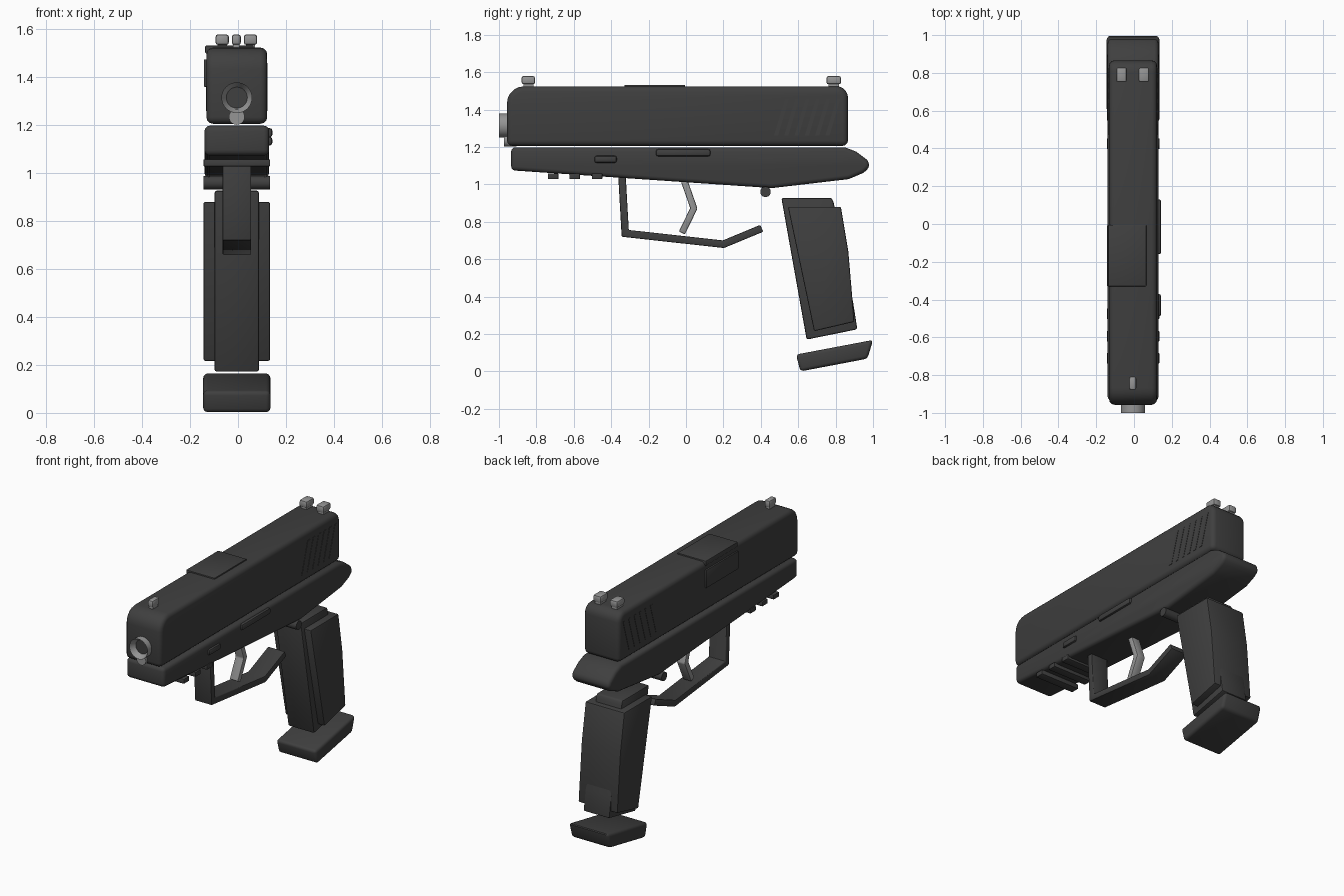
import bpy, bmesh
from math import sin, cos, pi, radians
from mathutils import Vector, Matrix

if "Cube" in bpy.data.objects:
    bpy.data.objects.remove(bpy.data.objects["Cube"], do_unlink=True)

CX = -0.005  # centre plane of the body


def material(name, value):
    m = bpy.data.materials.new(name)
    m.use_nodes = True
    m.diffuse_color = (value, value, value, 1)
    node = next(n for n in m.node_tree.nodes if n.type == 'BSDF_PRINCIPLED')
    node.inputs["Base Color"].default_value = (value, value, value, 1)
    node.inputs["Roughness"].default_value = 0.6
    return m


dark = material("charcoal", 0.05)
light = material("light grey metal", 0.3)


def finish(name, bm, mats, bevel=0.0, segments=2):
    """Round the sharp edges, store the mesh and shade it."""
    bmesh.ops.recalc_face_normals(bm, faces=bm.faces)
    if bevel:
        sharp = [e for e in bm.edges if e.calc_face_angle(0) > radians(35)]
        bmesh.ops.bevel(bm, geom=sharp, offset=bevel, segments=segments,
                        profile=0.5, affect='EDGES', clamp_overlap=True)
    mesh = bpy.data.meshes.new(name)
    bm.to_mesh(mesh)
    bm.free()
    for m in mats:
        mesh.materials.append(m)
    ob = bpy.data.objects.new(name, mesh)
    bpy.context.collection.objects.link(ob)
    bpy.ops.object.select_all(action='DESELECT')
    ob.select_set(True)
    bpy.context.view_layer.objects.active = ob
    bpy.ops.object.shade_smooth_by_angle(angle=radians(35))
    return ob


def prism(name, profile, half, bevel=0.0, mat=dark, segments=2, cx=CX):
    """Extrude a side profile of (y, z) points across x."""
    bm = bmesh.new()
    face = bm.faces.new([bm.verts.new((cx - half, y, z)) for y, z in profile])
    out = bmesh.ops.extrude_face_region(bm, geom=[face])
    verts = [g for g in out["geom"] if isinstance(g, bmesh.types.BMVert)]
    bmesh.ops.translate(bm, verts=verts, vec=(2 * half, 0, 0))
    return finish(name, bm, [mat], bevel, segments)


def box(name, x, y, z, bevel=0.0, mat=dark):
    profile = [(y[0], z[0]), (y[1], z[0]), (y[1], z[1]), (y[0], z[1])]
    return prism(name, profile, (x[1] - x[0]) / 2, bevel, mat, 2, (x[0] + x[1]) / 2)


def strip(name, path, thick, half, bevel, mat):
    """Bent flat bar with mitred corners along a (y, z) path."""
    pts = [Vector(p) for p in path]
    sides = ([], [])
    for i, p in enumerate(pts):
        a = (p - pts[i - 1]).normalized() if i else None
        b = (pts[i + 1] - p).normalized() if i < len(pts) - 1 else None
        a, b = a or b, b or a
        n = (a + b).normalized()
        off = Vector((-n.y, n.x)) * thick / 2 / n.dot(a)
        sides[0].append(p + off)
        sides[1].append(p - off)
    return prism(name, sides[0] + sides[1][::-1], half, bevel, mat)


def corner(y, z, r, start):
    """Quarter arc around a centre point."""
    return [(y + r * cos(start + k * pi / 10), z + r * sin(start + k * pi / 10))
            for k in range(6)]


def cylinder(name, centre, radius, depth, axis, mat, bore=0.0):
    bm = bmesh.new()
    bmesh.ops.create_cone(bm, cap_ends=True, segments=32, radius1=radius,
                          radius2=radius, depth=depth)
    if bore:
        # Sink a dark hole into the front cap
        cap = max(bm.faces, key=lambda f: f.calc_center_median().z)
        bmesh.ops.inset_region(bm, faces=[cap], thickness=radius - bore)
        bmesh.ops.translate(bm, verts=list(cap.verts), vec=(0, 0, -depth * 0.3))
        cap.material_index = 1
    turn = Matrix.Rotation(pi / 2, 4, axis)
    bm.transform(Matrix.Translation(centre) @ turn)
    return finish(name, bm, [mat, dark])


# Slide with rounded top corners
prism("slide", [(-0.957, 1.206), (0.866, 1.206)]
      + corner(0.806, 1.464, 0.06, 0) + corner(-0.867, 1.434, 0.09, pi / 2),
      0.127, 0.028, segments=3)

# Slanted grip ridges on both sides of the slide
for side, x in (("left", CX + 0.126), ("right", CX - 0.126)):
    for i in range(6):
        y = 0.47 + i * 0.055
        prism(f"slide_ridge_{side}_{i + 1}",
              [(y, 1.26), (y + 0.022, 1.26), (y + 0.082, 1.46), (y + 0.06, 1.46)],
              0.003, cx=x)

# Ejection port cover on the top and right side
box("port_top", (-0.137, 0.065), (-0.33, -0.005), (1.5, 1.532), 0.004)
box("port_side", (-0.142, -0.12), (-0.33, -0.005), (1.36, 1.475), 0.004)

# Barrel and recoil rod
cylinder("barrel", (CX, -0.94, 1.315), 0.064, 0.12, 'X', light, bore=0.044)
cylinder("recoil_rod", (CX, -0.94, 1.235), 0.033, 0.065, 'X', light)


def sight(name, x, y, half_x, half_y):
    box(name + "_foot", (x - half_x * 0.7, x + half_x * 0.7),
        (y - half_y * 0.75, y + half_y * 0.75), (1.51, 1.54), 0.0, light)
    box(name + "_head", (x - half_x, x + half_x),
        (y - half_y, y + half_y), (1.535, 1.579), 0.011, light)


# Sights
sight("front_sight", CX - 0.002, -0.843, 0.019, 0.036)
sight("rear_sight_left", CX + 0.057, 0.79, 0.028, 0.039)
sight("rear_sight_right", CX - 0.061, 0.79, 0.028, 0.039)

# Frame with a swept tail
prism("frame", [(-0.935, 1.198), (-0.935, 1.075), (0.46, 0.98), (0.87, 1.028),
                (0.95, 1.062), (0.985, 1.095), (0.97, 1.13), (0.91, 1.175),
                (0.85, 1.198)], 0.135, 0.022, segments=3)

# Controls on the left side
box("takedown_lever", (0.1, 0.143), (-0.49, -0.37), (1.115, 1.153), 0.012)
box("slide_catch", (0.1, 0.143), (-0.16, 0.13), (1.15, 1.188), 0.01)

# Accessory rail bars and cross pin
for i, y in enumerate((-0.71, -0.595, -0.475)):
    box(f"rail_bar_{i + 1}", (CX - 0.139, CX + 0.139),
        (y - 0.028, y + 0.028), (1.028, 1.058), 0.004)
cylinder("frame_pin", (CX, 0.425, 0.96), 0.028, 0.278, 'Y', dark)

# Trigger and its guard
strip("trigger_guard", [(-0.342, 1.04), (-0.325, 0.738), (0.2, 0.68), (0.405, 0.765)],
      0.04, 0.06, 0.006, dark)
strip("trigger", [(-0.01, 1.02), (0.042, 0.872), (-0.022, 0.74)],
      0.036, 0.03, 0.007, light)

# Grip core, wide grip shell and magazine base
prism("grip_core", [(0.51, 0.927), (0.645, 0.17), (0.916, 0.225), (0.895, 0.36),
                    (0.84, 0.66), (0.79, 0.9), (0.78, 0.927)], 0.093, 0.01)
prism("grip_shell", [(0.545, 0.88), (0.685, 0.215), (0.9, 0.265),
                     (0.868, 0.64), (0.828, 0.88)], 0.139, 0.008)
prism("magazine_base", [(0.588, 0.09), (0.612, 0.0), (0.97, 0.068), (1.0, 0.168)],
      0.14, 0.018, segments=3)
